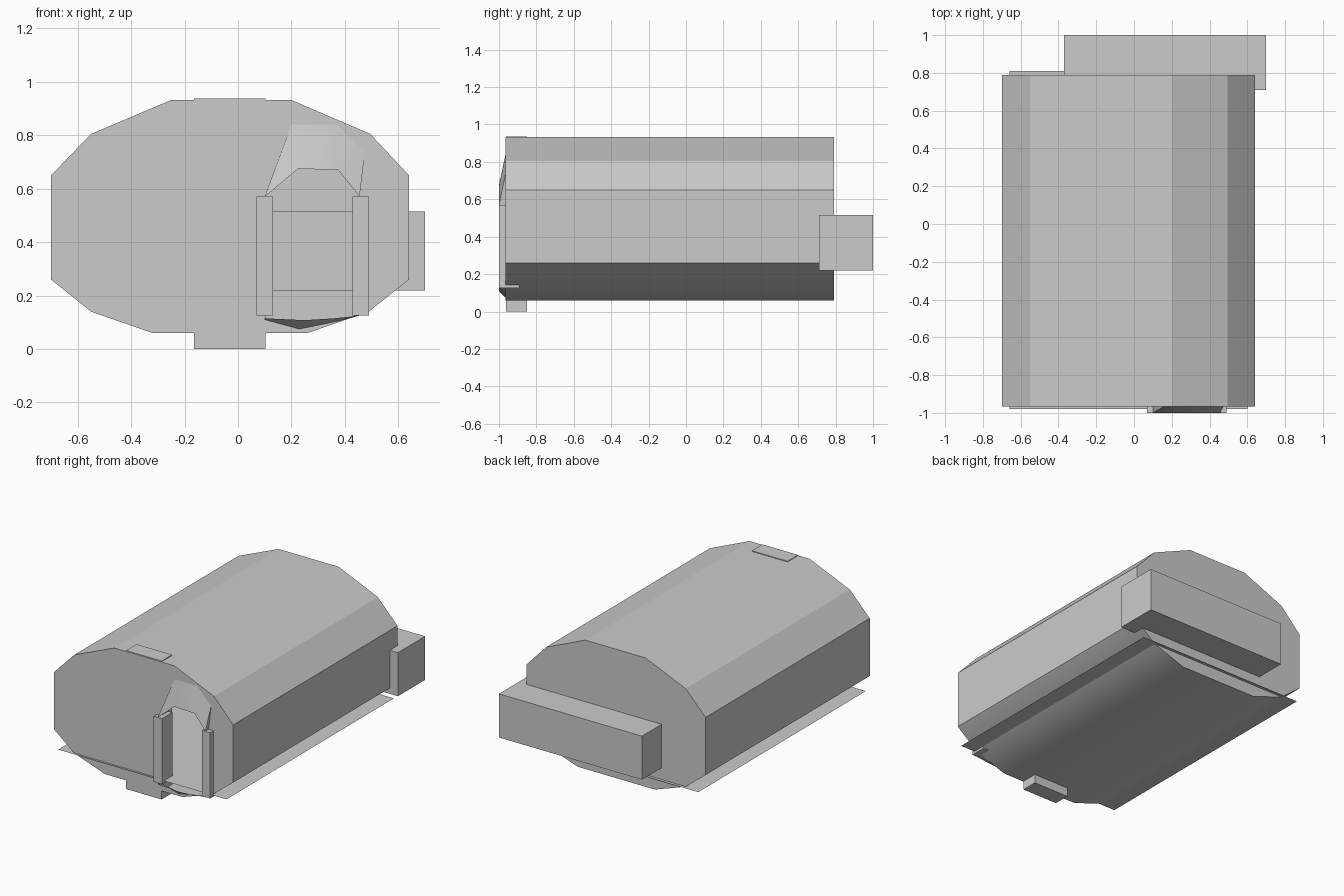
import bpy, bmesh, math

if "Cube" in bpy.data.objects:
    bpy.data.objects.remove(bpy.data.objects["Cube"])

FRONT, BACK, LIP = -0.965, 0.79, -1.0


def finish(name, bm, smooth=None):
    bmesh.ops.remove_doubles(bm, verts=bm.verts, dist=1e-4)
    bmesh.ops.recalc_face_normals(bm, faces=bm.faces)
    me = bpy.data.meshes.new(name)
    bm.to_mesh(me)
    bm.free()
    if smooth:
        me.shade_smooth()
        me.set_sharp_from_angle(angle=math.radians(smooth))
    ob = bpy.data.objects.new(name, me)
    bpy.context.collection.objects.link(ob)
    return ob


def ring(bm, pts, y):
    return [bm.verts.new((x, y, z)) for x, z in pts]


def bridge(bm, a, b):
    n = len(a)
    for i in range(n):
        j = (i + 1) % n
        bm.faces.new((a[i], a[j], b[j], b[i]))


def box(name, x, y, z):
    bm = bmesh.new()
    a = ring(bm, [(x[0], z[0]), (x[1], z[0]), (x[1], z[1]), (x[0], z[1])], y[0])
    b = ring(bm, [(x[0], z[0]), (x[1], z[0]), (x[1], z[1]), (x[0], z[1])], y[1])
    bridge(bm, a, b)
    bm.faces.new(a)
    bm.faces.new(b)
    return finish(name, bm)


body = [(-0.7, 0.65), (-0.55, 0.805), (-0.25, 0.932), (0.2, 0.932), (0.495, 0.805),
        (0.64, 0.65), (0.64, 0.26), (0.49, 0.14), (0.26, 0.06), (-0.32, 0.06),
        (-0.55, 0.14), (-0.7, 0.26)]
# Doorway lip, and the matching outline where its flare meets the front wall
lip = [(0.1, 0.57), (0.1, 0.57), (0.225, 0.675), (0.375, 0.67), (0.455, 0.57),
       (0.455, 0.57), (0.455, 0.125), (0.36, 0.115), (0.25, 0.108), (0.1, 0.115)]
flare = [(0.1, 0.57), (0.16, 0.735), (0.2, 0.84), (0.37, 0.84), (0.475, 0.735),
         (0.455, 0.57), (0.455, 0.132), (0.38, 0.106), (0.23, 0.075), (0.1, 0.11)]

# Hollow shell, closed at the back, with a doorway hole in the front wall
bm = bmesh.new()
f = ring(bm, body, FRONT)
b = ring(bm, body, BACK)
bridge(bm, f, b)
bm.faces.new(b)
hole = ring(bm, flare, FRONT)
edges = [bm.edges.get((f[i], f[(i + 1) % len(f)])) for i in range(len(f))]
edges += [bm.edges.new((hole[i], hole[(i + 1) % len(hole)])) for i in range(len(hole))]
bmesh.ops.triangle_fill(bm, edges=edges, use_beauty=True, normal=(0, -1, 0))
finish("hull_shell", bm, 20.8)

# Flared hood around the doorway
bm = bmesh.new()
bridge(bm, ring(bm, lip, LIP), ring(bm, flare, FRONT))
finish("doorway_hood", bm, 40)

# Door posts
for side, x in (("left", 0.1), ("right", 0.46)):
    box(f"door_post_{side}", (x - 0.031, x + 0.031), (LIP, -0.89), (0.125, 0.57))

# Thin floor sheet that sticks out past the lower hull
bm = bmesh.new()
bm.faces.new([bm.verts.new(p + (0.141,)) for p in
              ((-0.66, -0.98), (0.6, -0.98), (0.6, 0.81), (-0.66, 0.81))])
finish("floor_sheet", bm)

# Vertical pillar near the front, showing above and below
box("front_pillar", (-0.165, 0.102), (-0.962, -0.85), (0, 0.937))

# Box across the rear
box("rear_box", (-0.37, 0.7), (0.71, 1.0), (0.22, 0.515))
